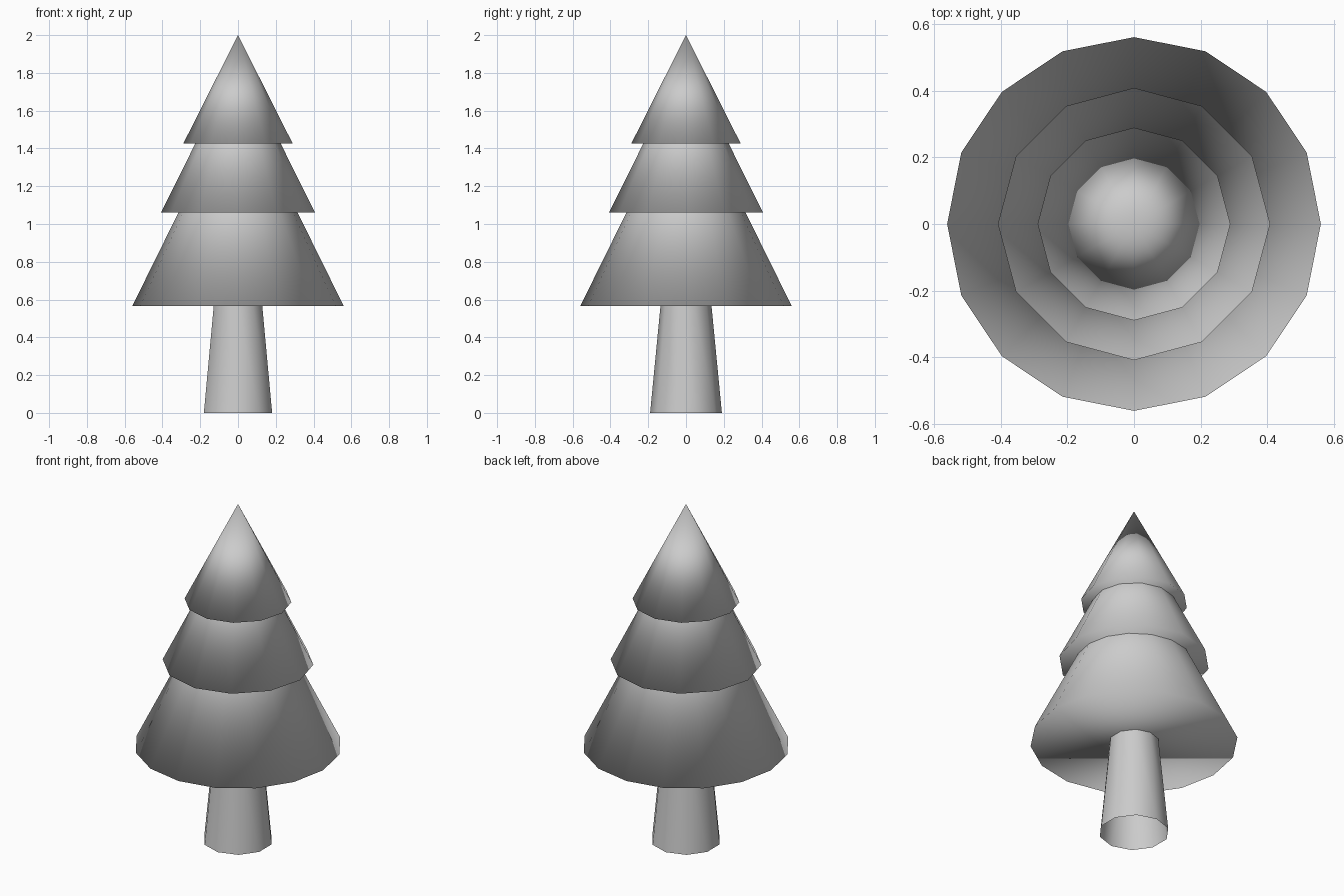
import bpy

# Remove the default cube
cube = bpy.data.objects.get("Cube")
if cube:
    bpy.data.objects.remove(cube, do_unlink=True)

# Single plain material
GREY = (0.6, 0.6, 0.6, 1.0)
grey = bpy.data.materials.new("light_grey")
grey.use_nodes = True
grey.diffuse_color = GREY
for node in grey.node_tree.nodes:
    if node.type == 'BSDF_PRINCIPLED':
        node.inputs["Base Color"].default_value = GREY


def add_cone(name, sides, bottom_radius, top_radius, z_low, z_high, fill):
    """Smooth low-poly cone standing between two heights."""
    bpy.ops.mesh.primitive_cone_add(
        vertices=sides, radius1=bottom_radius, radius2=top_radius,
        depth=z_high - z_low, end_fill_type=fill,
        location=(0, 0, (z_low + z_high) / 2))
    obj = bpy.context.object
    obj.name = obj.data.name = name
    obj.data.materials.append(grey)
    bpy.ops.object.shade_smooth()
    return obj


# Trunk: open tapered tube
add_cone("trunk", 10, 0.19, 0.135, 0, 0.567, 'NOTHING')

# Foliage: three overlapping closed cones, smooth across the rims
add_cone("lower_foliage", 16, 0.56, 0, 0.565, 1.70, 'NGON')
add_cone("middle_foliage", 12, 0.408, 0, 1.06, 1.88, 'NGON')
add_cone("top_foliage", 12, 0.289, 0, 1.427, 2.0, 'NGON')
